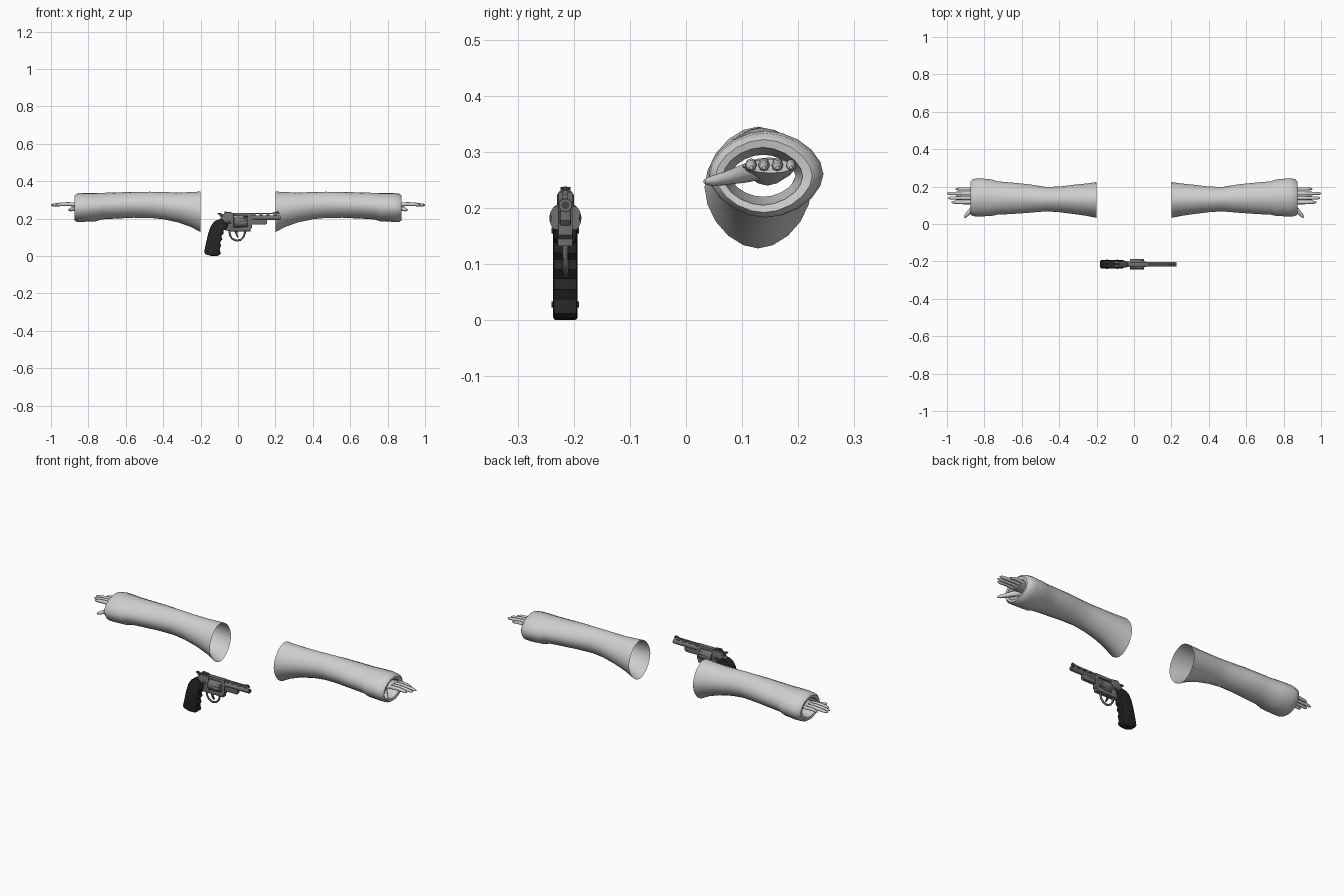
import bpy, bmesh, math
from mathutils import Vector, Matrix

if "Cube" in bpy.data.objects:
    bpy.data.objects.remove(bpy.data.objects["Cube"])


def material(name, v):
    m = bpy.data.materials.new(name)
    m.diffuse_color = (v, v, v, 1)
    m.use_nodes = True
    m.node_tree.nodes["Principled BSDF"].inputs["Base Color"].default_value = m.diffuse_color
    return m


CLOTH = material("light_grey", 0.62)
STEEL = material("steel_grey", 0.16)
DARK = material("dark_steel", 0.06)
GRIP = material("black_grip", 0.018)
GY = -0.215  # centre plane of the revolver


def finish(name, bm, mat, smooth=True, angle=35):
    bmesh.ops.recalc_face_normals(bm, faces=bm.faces)
    me = bpy.data.meshes.new(name)
    bm.to_mesh(me)
    bm.free()
    me.materials.append(mat)
    ob = bpy.data.objects.new(name, me)
    bpy.context.collection.objects.link(ob)
    if smooth:
        bpy.ops.object.select_all(action='DESELECT')
        ob.select_set(True)
        bpy.context.view_layer.objects.active = ob
        bpy.ops.object.shade_smooth_by_angle(angle=math.radians(angle))
    return ob


def loft(name, rings, mat, caps=True, angle=35):
    bm = bmesh.new()
    loops = [[bm.verts.new(p) for p in r] for r in rings]
    n = len(loops[0])
    for a, b in zip(loops, loops[1:]):
        for i in range(n):
            j = (i + 1) % n
            bm.faces.new((a[i], a[j], b[j], b[i]))
    if caps:
        bm.faces.new(loops[0])
        bm.faces.new(loops[-1])
    return finish(name, bm, mat, angle=angle)


def tube(name, pts, radii, mat, n=8, flat=1.0):
    """Tapered tube through points; flat scales its height."""
    pts = [Vector(p) for p in pts]
    rings = []
    for i, p in enumerate(pts):
        d = (pts[min(i + 1, len(pts) - 1)] - pts[max(i - 1, 0)]).normalized()
        up = Vector((0, 0, 1)) if abs(d.z) < 0.9 else Vector((0, 1, 0))
        u = d.cross(up).normalized()
        w = u.cross(d)
        rings.append([p + u * radii[i] * math.cos(t) + w * radii[i] * flat * math.sin(t)
                      for t in (2 * math.pi * k / n for k in range(n))])
    return loft(name, rings, mat, angle=50)


def plate(name, outline, width, mat, bevel=0.0):
    """Side profile (x, z) extruded across the revolver's width."""
    bm = bmesh.new()
    f = bm.faces.new([bm.verts.new((x, GY - width / 2, z)) for x, z in outline])
    ext = bmesh.ops.extrude_face_region(bm, geom=[f])
    bmesh.ops.translate(bm, vec=(0, width, 0),
                        verts=[v for v in ext['geom'] if isinstance(v, bmesh.types.BMVert)])
    if bevel:
        edges = [e for e in bm.edges if abs(e.verts[0].co.y - e.verts[1].co.y) < 1e-6]
        bmesh.ops.bevel(bm, geom=edges, offset=bevel, segments=2, affect='EDGES', profile=0.5)
    return finish(name, bm, mat)


def rod(name, x0, x1, z, r, mat, n=16, y=GY):
    return tube(name, [(x0, y, z), (x1, y, z)], [r, r], mat, n)


# Sleeve sections: x, y min, y max, z min, z max
SLEEVE = [(0.20, .033, .224, .128, .345), (0.25, .043, .217, .155, .342),
          (0.32, .053, .210, .180, .340), (0.40, .063, .200, .197, .342),
          (0.47, .068, .198, .204, .344), (0.56, .060, .212, .205, .343),
          (0.66, .053, .222, .200, .340), (0.73, .050, .228, .196, .338),
          (0.76, .043, .238, .186, .338), (0.83, .040, .245, .183, .338),
          (0.862, .042, .240, .183, .334), (0.875, .053, .225, .192, .322),
          (0.872, .066, .208, .205, .308), (0.82, .070, .203, .210, .302),
          (0.76, .080, .195, .220, .295)]


def oval(x, y0, y1, z0, z1, s, n=20):
    pts = []
    for k in range(n):
        t = 2 * math.pi * k / n
        c, d = math.cos(t), math.sin(t)
        pts.append((s * x, (y0 + y1) / 2 + (y1 - y0) / 2 * math.copysign(abs(c) ** 1.1, c),
                    (z0 + z1) / 2 + (z1 - z0) / 2 * math.copysign(abs(d) ** 1.1, d)))
    return pts


for s, side in ((1, "right"), (-1, "left")):
    # Sleeve with rolled-in cuff, open at the elbow end
    loft(side + "_sleeve", [oval(*r, s) for r in SLEEVE], CLOTH, caps=False, angle=50)
    # Palm and wrist
    loft(side + "_palm", [oval(0.74, .11, .18, .24, .29, s, 12), oval(0.80, .10, .192, .247, .290, s, 12),
                          oval(0.85, .10, .198, .256, .290, s, 12), oval(0.875, .105, .197, .262, .287, s, 12)], CLOTH)
    # Four fingers
    for i, (y, tip) in enumerate(((.116, .975), (.139, .995), (.163, 1.0), (.187, .955))):
        r = 0.0105 if i < 3 else 0.009
        tube(f"{side}_finger_{i + 1}",
             [(s * .86, y, .275), (s * .91, y, .278), (s * .95 if tip > .96 else s * .93, y, .276),
              (s * (tip - .012), y, .273), (s * tip, y, .272)],
             [r, r, r * .9, r * .75, r * .3], CLOTH)
    # Thumb
    tube(side + "_thumb", [(s * .80, .13, .268), (s * .84, .105, .262), (s * .875, .07, .253),
                           (s * .898, .045, .248), (s * .905, .033, .247)],
         [.018, .017, .012, .009, .004], CLOTH)

# Revolver grip with finger grooves
plate("grip", [(-.115, .192), (-.088, .198), (-.052, .168), (-.062, .145), (-.078, .138), (-.078, .120),
               (-.089, .108), (-.084, .090), (-.096, .074), (-.090, .055), (-.098, .038), (-.092, .012),
               (-.105, .002), (-.140, .000), (-.175, .010), (-.181, .022), (-.172, .065),
               (-.162, .110), (-.148, .155), (-.132, .180)], .044, GRIP, .006)
for y in (-1, 1):
    for x, z in ((-.145, .028), (-.09, .16)):
        bm = bmesh.new()
        bmesh.ops.create_cone(bm, cap_ends=True, segments=10, radius1=.005, radius2=.005, depth=.004,
                              matrix=Matrix.Translation((x, GY + y * .0225, z)) @ Matrix.Rotation(math.pi / 2, 4, 'X'))
        finish("grip_screw", bm, DARK)

# Frame: rear body, bottom strap, top strap and front post around the cylinder
plate("rear_frame", [(-.108, .188), (-.080, .140), (-.040, .132), (-.022, .138), (-.022, .226),
                     (-.075, .226), (-.088, .208)], .030, STEEL, .003)
plate("bottom_strap", [(-.04, .132), (.066, .132), (.066, .158), (-.04, .150)], .028, STEEL, .003)
plate("top_strap", [(-.075, .215), (.072, .212), (.072, .230), (-.075, .230)], .024, STEEL, .002)
plate("front_frame", [(.054, .135), (.075, .152), (.075, .228), (.054, .228)], .026, STEEL, .002)

# Fluted cylinder
rings = []
for x, k in ((-.022, .93), (-.018, 1), (.008, 1), (.014, 0), (.052, 0), (.054, .0)):
    ring = []
    for i in range(48):
        t = 2 * math.pi * i / 48
        flute = max(0, math.cos(6 * t)) * .004 * (k == 0)
        r = (.0285 * (k or 1)) - flute
        ring.append((x, GY + r * math.cos(t), .182 + r * math.sin(t)))
    rings.append(ring)
loft("cylinder", rings, STEEL)

# Barrel with bore, underlug, ejector rod and vented rib
rod("barrel", .07, .222, .205, .0130, STEEL)
rod("muzzle_ring", .215, .226, .205, .0115, STEEL)
rod("bore", .222, .2268, .205, .007, DARK, 12)
plate("underlug", [(.07, .168), (.148, .168), (.156, .178), (.156, .200), (.07, .200)], .020, STEEL, .004)
rod("ejector_rod", .07, .152, .180, .006, DARK, 10)
plate("rib", [(.07, .224), (.222, .224), (.222, .231), (.07, .231)], .010, STEEL)
for i in range(4):
    x = .078 + i * .037
    plate("rib_post", [(x, .212), (x + .016, .212), (x + .016, .226), (x, .226)], .010, STEEL)
plate("front_sight", [(.180, .230), (.218, .230), (.218, .238), (.208, .238)], .006, DARK)
plate("rear_sight", [(-.072, .229), (-.030, .229), (-.035, .234), (-.062, .237), (-.072, .237)], .018, DARK)

# Hammer
plate("hammer", [(-.074, .195), (-.074, .218), (-.088, .228), (-.102, .232), (-.112, .226), (-.100, .220),
                 (-.092, .208), (-.092, .195)], .010, DARK)

# Trigger guard and trigger
guard = [(-.046, .136), (-.043, .112), (-.030, .092), (-.008, .082), (.014, .087), (.030, .103), (.036, .122), (.038, .138)]
tube("trigger_guard", [(x, GY, z) for x, z in guard], [.0055] * len(guard), STEEL, 8)
plate("trigger", [(-.020, .136), (-.004, .136), (-.004, .118), (.004, .100), (-.003, .098), (-.012, .114)], .008, DARK)

# Cylinder latch
plate("cylinder_latch", [(-.062, .175), (-.038, .175), (-.038, .190), (-.062, .190)], .037, DARK, .002)
